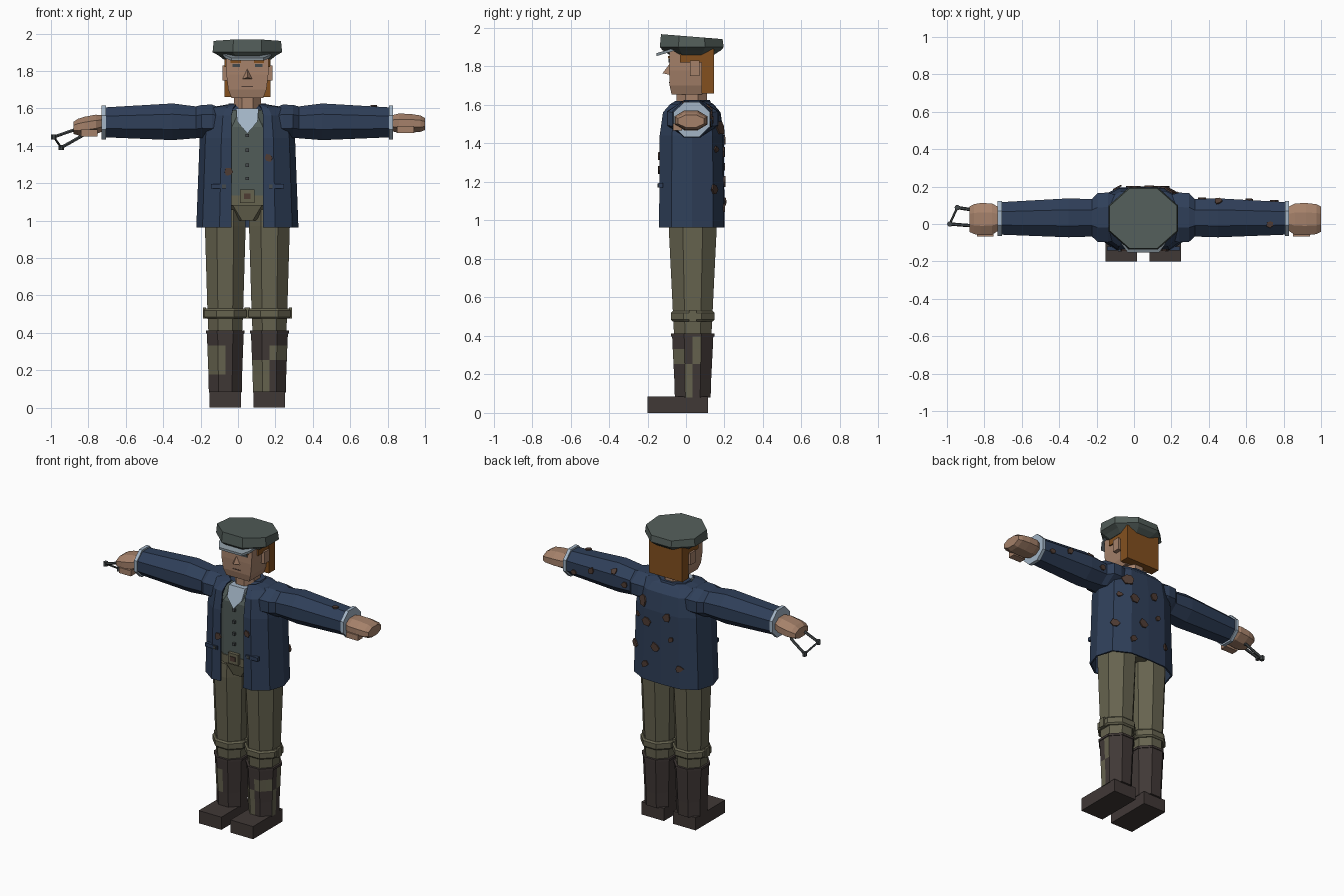
import bpy, bmesh, math, random
from mathutils import Vector

random.seed(4)
if "Cube" in bpy.data.objects:
    bpy.data.objects.remove(bpy.data.objects["Cube"])

CX, CY = 0.05, 0.03   # body axis


def material(name, hexcode):
    rgb = [int(hexcode[i:i + 2], 16) / 255 for i in (0, 2, 4)]
    col = [c / 12.92 if c < 0.04 else ((c + 0.055) / 1.055) ** 2.4 for c in rgb] + [1]
    m = bpy.data.materials.new(name)
    m.use_nodes = True
    m.diffuse_color = col
    m.node_tree.nodes["Principled BSDF"].inputs["Base Color"].default_value = col
    return m


coat_navy = material("coat_navy", "2F3F59")
cap_grey = material("cap_grey", "525D59")
skin = material("skin", "A5816A")
hair_ginger = material("hair_ginger", "83501F")
trouser_olive = material("trouser_olive", "66634F")
boot_dark = material("boot_dark", "403836")
shirt_pale = material("shirt_pale", "A3B5C6")
visor_grey = material("visor_grey", "85929A")
patch_brown = material("patch_brown", "4F3C34")
metal_dark = material("metal_dark", "454A4C")


def build(name, verts, faces, mats, rule=None):
    mats = mats if isinstance(mats, list) else [mats]
    me = bpy.data.meshes.new(name)
    me.from_pydata([tuple(v) for v in verts], [], faces)
    bm = bmesh.new()
    bm.from_mesh(me)
    bmesh.ops.recalc_face_normals(bm, faces=bm.faces)
    bm.to_mesh(me)
    bm.free()
    for m in mats:
        me.materials.append(m)
    if rule:
        for p in me.polygons:
            p.material_index = rule(p.center, p.normal)
    ob = bpy.data.objects.new(name, me)
    bpy.context.collection.objects.link(ob)
    return ob


def loft(name, rings, mats, closed=True, rule=None):
    """Skin a list of equal-length rings, capped when closed."""
    n = len(rings[0])
    faces = []
    for r in range(len(rings) - 1):
        for k in range(n if closed else n - 1):
            j = (k + 1) % n
            faces.append((r * n + k, r * n + j, r * n + n + j, r * n + n + k))
    if closed:
        faces += [tuple(range(n)), tuple(range((len(rings) - 1) * n, len(rings) * n))]
    return build(name, [v for r in rings for v in r], faces, mats, rule)


def ring(c, a, b, axis="z", split=False):
    """Octagon with flat sides touching half-extents a, b."""
    pts = []
    for k in range(8):
        t = (k + 0.5) * math.pi / 4
        u, v = (f(t) / math.cos(math.pi / 8) * s for f, s in ((math.cos, a), (math.sin, b)))
        pts.append(Vector(c) + (Vector((u, v, 0)) if axis == "z" else Vector((0, u, v))))
    if split:
        pts = [q for k in range(8) for q in (pts[k], (pts[k] + pts[(k + 1) % 8]) / 2)]
    return pts


def box(name, lo, hi, mat):
    rect = [(lo[0], lo[1]), (hi[0], lo[1]), (hi[0], hi[1]), (lo[0], hi[1])]
    return loft(name, [[(x, y, z) for x, y in rect] for z in (lo[2], hi[2])], mat)


def rod(name, a, b, r, mat):
    a, b = Vector(a), Vector(b)
    q = (b - a).to_track_quat("Z", "Y")
    corners = [Vector((r * math.cos(k * math.pi / 3), r * math.sin(k * math.pi / 3), 0)) for k in range(6)]
    return loft(name, [[p + q @ c for c in corners] for p in (a, b)], mat)


def patch(name, target, point, size, mat, sides=6):
    """Thin ragged plate laid on the nearest surface of the target."""
    ok, loc, nor, _ = target.closest_point_on_mesh(Vector(point))
    if nor.dot(Vector(point) - loc) < 0:
        nor = -nor
    q = nor.to_track_quat("Z", "Y")
    outline = []
    for k in range(sides):
        t = k * 2 * math.pi / sides
        r = size * random.uniform(0.6, 1.1)
        outline.append(Vector((r * math.cos(t), r * math.sin(t), 0)))
    loft(name, [[loc + q @ (p + Vector((0, 0, h))) for p in outline] for h in (-0.001, 0.008)], mat)


# Coat body, open down the front
half = [(0.55, -1), (0.88, -0.62), (1, 0), (0.88, 0.65), (0.5, 0.97)]
coat_rings = []
for z, hx, hy, edge in [(0.963, 0.268, 0.165, 0.085), (1.44, 0.25, 0.162, 0.085), (1.56, 0.235, 0.145, 0.085),
                        (1.60, 0.2, 0.11, 0.075), (1.615, 0.11, 0.085, 0.065)]:
    side = [(edge, -0.98 * hy)] + [(u * hx, v * hy) for u, v in half]
    loop = side + [(0, hy)] + [(-x, y) for x, y in reversed(side)]
    coat_rings.append([(CX + x, CY + y, z) for x, y in loop])
coat = loft("coat_body", coat_rings, coat_navy, closed=False)
solid = coat.modifiers.new("Cloth", "SOLIDIFY")
solid.thickness, solid.offset = 0.01, 0
loft("coat_collar", [ring((CX, CY + 0.02, z), a, b) for z, a, b in ((1.57, 0.13, 0.09), (1.625, 0.1, 0.075))], coat_navy)

# Waistcoat, shirt front and belt
loft("waistcoat", [ring((CX, CY, z), a, b) for z, a, b in
                   ((1.09, 0.2, 0.132), (1.5, 0.2, 0.138), (1.59, 0.1, 0.1))], cap_grey)
vee = [(-0.06, 1.60), (0.06, 1.60), (0.055, 1.53), (0, 1.465), (-0.055, 1.53)]
loft("shirt_front", [[(CX + x, -0.122 + d + max(0, z - 1.5) * 0.4, z) for x, z in vee] for d in (0, 0.07)], shirt_pale)
for z in (1.455, 1.375, 1.295, 1.225):
    box("waistcoat_button", (CX - 0.009, -0.12, z - 0.009), (CX + 0.009, -0.1, z + 0.009), metal_dark)
loft("belt", [ring((CX, CY, z), 0.204, 0.137) for z in (1.08, 1.135)], trouser_olive)
box("belt_buckle", (CX - 0.038, -0.125, 1.095), (CX + 0.038, -0.1, 1.165), trouser_olive)
box("buckle_centre", (CX - 0.018, -0.13, 1.115), (CX + 0.018, -0.12, 1.145), patch_brown)
loft("hips", [ring((CX, CY, z), a, b) for z, a, b in ((1.0, 0.07, 0.11), (1.09, 0.2, 0.13))], trouser_olive)

arms = {}
for s, word in ((1, "left"), (-1, "right")):
    # Trouser leg and knee strap
    lx, ly = CX + s * 0.118, 0.035
    loft(word + "_leg", [ring((lx, ly, z), a, b) for z, a, b in
                         ((0.36, 0.088, 0.095), (0.5, 0.095, 0.102), (0.97, 0.109, 0.125), (1.06, 0.109, 0.12))],
         trouser_olive)
    loft(word + "_knee_strap", [ring((lx, ly, z), a, a) for z, a in
                                ((0.475, 0.104), (0.485, 0.113), (0.52, 0.113), (0.53, 0.104))], trouser_olive)
    for e in (-1, 1):
        box(word + "_strap_buckle", (lx + e * 0.112 - 0.008, ly - 0.02, 0.475),
            (lx + e * 0.112 + 0.008, ly + 0.02, 0.535), trouser_olive)

    # Boot with worn checks
    def worn(c, n, s=s, lx=lx, ly=ly):
        band = int((c.z - 0.1) / 0.0775)
        if abs(n.z) > 0.7 or c.z > 0.4:
            return 0
        if s < 0:
            return int(n.y < -0.5 and c.x < lx and band in (1, 2))
        if n.x > 0.8:
            return int((c.y > ly) == (band >= 2))
        return int(n.y < -0.5 and (c.x > lx) == (band == 2) and band < 3)

    shaft = [(0.08, 0.088, 0.093), (0.178, 0.09, 0.096), (0.255, 0.093, 0.1), (0.333, 0.096, 0.104), (0.4, 0.099, 0.107)]
    loft(word + "_boot_shaft", [ring((lx, ly, z), a, b, split=True) for z, a, b in shaft],
         [boot_dark, trouser_olive], rule=worn)
    loft(word + "_boot_rim", [ring((lx, ly, z), 0.104, 0.112) for z in (0.397, 0.412)], boot_dark)
    box(word + "_boot_foot", (lx - 0.084, -0.2, 0), (lx + 0.084, 0.115, 0.085), boot_dark)

    # Sleeve with raised shoulder, cuff and hand
    def along(name, rows, mat, s=s):
        return loft(name, [ring((CX + s * d, y, z), a, b, "x") for d, y, z, a, b in rows], mat)

    arms[s] = along(word + "_sleeve", [
        (0.11, 0.035, 1.53, 0.11, 0.06), (0.19, 0.035, 1.53, 0.133, 0.09), (0.245, 0.035, 1.53, 0.13, 0.088),
        (0.275, 0.033, 1.525, 0.1, 0.085), (0.4, 0.033, 1.528, 0.104, 0.098), (0.76, 0.03, 1.525, 0.087, 0.08)], coat_navy)
    along(word + "_cuff", [(d, 0.03, 1.525, 0.094, 0.091) for d in (0.757, 0.779)], shirt_pale)
    reach, drop = (0.95, 0) if s > 0 else (0.93, 0.03)
    along(word + "_hand", [
        (0.77, 0.028, 1.52, 0.06, 0.042), (0.81, 0.026, 1.52 - drop * 0.2, 0.084, 0.052),
        (0.87, 0.026, 1.52 - drop * 0.5, 0.086, 0.05), (reach - 0.025, 0.026, 1.518 - drop * 0.6, 0.08, 0.044),
        (reach, 0.026, 1.516 - drop * 0.7, 0.068, 0.032)], skin)
    x0, x1 = sorted((CX + s * 0.8, CX + s * 0.89))
    box(word + "_thumb", (x0, -0.068, 1.468 - drop * 0.6), (x1, -0.02, 1.505 - drop * 0.6), skin)

    # Pocket flap and its button
    px = CX + s * 0.15
    box(word + "_pocket_flap", (px - 0.045, -0.143, 1.17), (px + 0.045, -0.12, 1.195), coat_navy)
    box(word + "_pocket_button", (px - s * 0.025 - 0.01, -0.147, 1.172), (px - s * 0.025 + 0.01, -0.14, 1.192), metal_dark)

# Worn patches on the cloth
bpy.context.view_layer.update()
for x, y, z, size in [(0.16, -0.2, 1.335, 0.03), (-0.05, -0.2, 1.26, 0.026), (0.23, 0.25, 1.5, 0.045),
                      (0.16, 0.25, 1.36, 0.035), (0.27, 0.2, 1.37, 0.022), (0.09, 0.3, 1.2, 0.035),
                      (0.28, 0.16, 1.16, 0.03), (0.17, 0.25, 1.07, 0.03), (0.0, 0.3, 1.42, 0.035),
                      (-0.1, 0.3, 1.1, 0.028), (-0.03, 0.3, 1.28, 0.022)]:
    patch("coat_patch", coat, (x, y, z), size, patch_brown)
for x, y, z in [(0.73, 0.0, 1.65), (0.45, 0.15, 1.62), (0.62, 0.16, 1.55), (0.36, 0.2, 1.52), (0.75, 0.18, 1.5)]:
    patch("sleeve_patch", arms[1], (x, y, z), 0.024, patch_brown)

# Neck and head
loft("neck", [ring((CX, CY, z), 0.072, 0.08) for z in (1.56, 1.68)], skin)


def slab(x, y0, y1, z):
    return [(CX - x, y0, z), (CX + x, y0, z), (CX + x, y1, z), (CX - x, y1, z)]


loft("head", [slab(0.085, -0.075, 0.085, 1.655), slab(0.102, -0.085, 0.1, 1.7),
              slab(0.112, -0.088, 0.12, 1.78), slab(0.115, -0.085, 0.12, 1.89)], skin)
build("nose", [(CX - 0.032, -0.08, 1.755), (CX + 0.032, -0.08, 1.755), (CX, -0.08, 1.82), (CX, -0.122, 1.765)],
      [(0, 1, 2), (0, 1, 3), (1, 2, 3), (2, 0, 3)], skin)
box("back_hair", (CX - 0.123, 0.08, 1.66), (CX + 0.123, 0.145, 1.89), hair_ginger)
box("mouth", (CX - 0.03, -0.088, 1.714), (CX + 0.03, -0.08, 1.72), patch_brown)
for s, word in ((1, "left"), (-1, "right")):
    def piece(name, a, b, y0, y1, z0, z1, mat, s=s, word=word):
        xa, xb = sorted((CX + s * a, CX + s * b))
        box(word + name, (xa, y0, z0), (xb, y1, z1), mat)
    piece("_ear", 0.1, 0.134, 0.02, 0.07, 1.75, 1.83, skin)
    piece("_sideburn", 0.1, 0.122, -0.03, 0.085, 1.82, 1.89, hair_ginger)
    piece("_brow", 0.035, 0.09, -0.094, -0.08, 1.842, 1.855, hair_ginger)
    piece("_eye", 0.04, 0.08, -0.091, -0.08, 1.82, 1.838, metal_dark)

# Flat cap and visor
cap = [ring((CX, CY, z), a, b) for z, a, b in
       ((1.86, 0.125, 0.115), (1.883, 0.155, 0.15), (1.9, 0.186, 0.166), (1.955, 0.18, 0.16))]
cap[-1] = [p + Vector((0, 0, -0.08 * (p.y - CY))) for p in cap[-1]]
loft("flat_cap", cap, cap_grey)
brim = [(-0.13, -0.06), (-0.115, -0.11), (-0.085, -0.152), (0.085, -0.152), (0.115, -0.11), (0.13, -0.06)]
loft("cap_visor", [[(CX + x, y, z + 0.3 * (y + 0.06)) for x, y in brim] for z in (1.882, 1.897)], visor_grey)

# Slingshot held in the right hand
tip_a, tip_b = (-0.985, 0.0, 1.447), (-0.945, 0.088, 1.39)
root_a, root_b = (-0.86, -0.01, 1.49), (-0.83, 0.07, 1.455)
for a, b in ((tip_a, root_a), (tip_b, root_b), (root_a, root_b)):
    rod("slingshot_frame", a, b, 0.009, metal_dark)
rod("slingshot_band", tip_a, tip_b, 0.006, metal_dark)
for t in (tip_a, tip_b):
    rod("slingshot_tip", (t[0], t[1], t[2] - 0.014), (t[0], t[1], t[2] + 0.014), 0.015, metal_dark)
